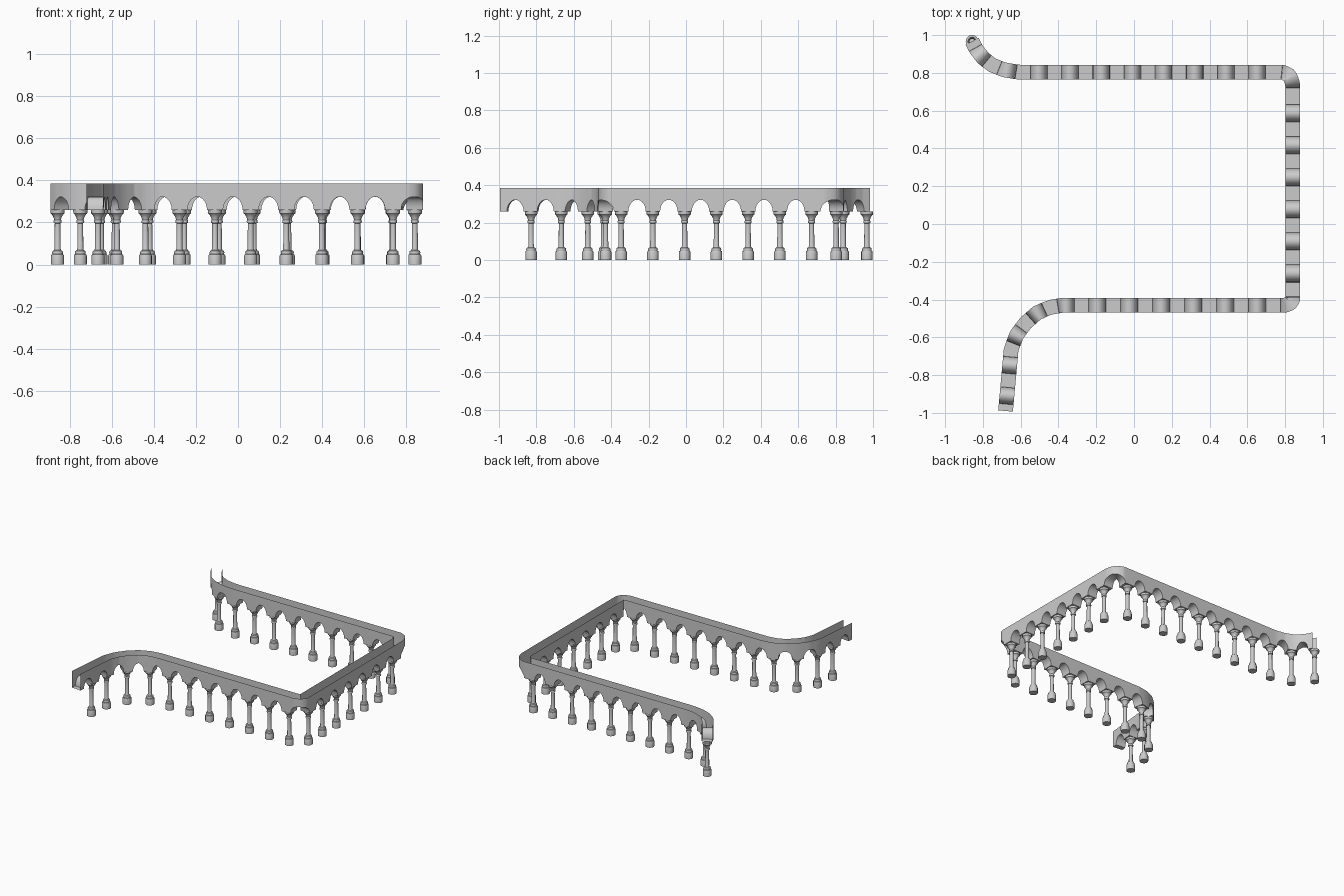
import bpy, bmesh, math
from mathutils import Vector

if "Cube" in bpy.data.objects:
    bpy.data.objects.remove(bpy.data.objects["Cube"])

# plan centreline of the arcade
PATH = [Vector(p) for p in [
    (-.857, .967), (-.835, .925), (-.80, .88), (-.755, .843), (-.69, .817), (-.61, .803),
    (.79, .803), (.825, .785), (.84, .74), (.84, -.40), (.828, -.42), (.80, -.43),
    (-.377, -.43), (-.45, -.442), (-.515, -.472), (-.575, -.525), (-.62, -.585),
    (-.65, -.66), (-.68, -.99)]]
LEN = [0]
for a, b in zip(PATH, PATH[1:]):
    LEN.append(LEN[-1] + (b - a).length)
# bay number -> distance along the path
BAYS = [(0, 0), (2, .338), (10, 1.658), (11, 1.869), (18, 3.057), (24, 4.072), (29, LEN[-1])]
HALF, TOP, SPRING, RISE, PIER = .039, .385, .258, .064, .225


def at(s):
    i = 0
    while i < len(PATH) - 2 and s > LEN[i + 1]:
        i += 1
    return PATH[i].lerp(PATH[i + 1], (s - LEN[i]) / (LEN[i + 1] - LEN[i]))


def station(u):
    for (u0, s0), (u1, s1) in zip(BAYS, BAYS[1:]):
        if u <= u1:
            s = s0 + (s1 - s0) * (u - u0) / (u1 - u0)
            break
    t = (at(s + .015) - at(s - .015)).normalized()
    return at(s), t


def finish(bm, name, angle):
    bmesh.ops.recalc_face_normals(bm, faces=bm.faces)
    me = bpy.data.meshes.new(name)
    bm.to_mesh(me)
    bm.free()
    ob = bpy.data.objects.new(name, me)
    bpy.context.collection.objects.link(ob)
    bpy.ops.object.select_all(action='DESELECT')
    ob.select_set(True)
    bpy.context.view_layer.objects.active = ob
    bpy.ops.object.shade_smooth_by_angle(angle=math.radians(angle))
    return ob


# arcade wall: open-topped channel whose underside forms the arches
bm = bmesh.new()
N = 12
profile = [(0, SPRING)]
for k in range(N + 1):
    a = math.pi * k / N
    profile.append((.5 - (.5 - PIER) * math.cos(a), SPRING + RISE * math.sin(a)))
samples = [(bay + f, z) for bay in range(29) for f, z in profile] + [(29, SPRING)]
prev = None
for u, z in samples:
    p, t = station(u)
    n = Vector((-t.y, t.x)) * HALF
    l, r = p + n, p - n
    row = [bm.verts.new((q.x, q.y, h)) for q, h in ((l, TOP), (l, z), (r, z), (r, TOP))]
    if prev:
        for i in range(3):
            bm.faces.new((prev[i], prev[i + 1], row[i + 1], row[i]))
    prev = row
finish(bm, "arcade_wall", 35)

# column: turned profile with plinth, base ring, shaft, neck ring and capital
COLUMN = [(.031, 0), (.031, .042), (.029, .047), (.025, .049), (.026, .058), (.024, .064),
          (.017, .068), (.0145, .075), (.0135, .196), (.018, .198), (.019, .204), (.018, .210),
          (.016, .212), (.019, .224), (.027, .238), (.033, .243), (.034, .260), (.022, .260)]
bm = bmesh.new()
SIDES = 12
prev = None
for r, z in COLUMN:
    ring = [bm.verts.new((r * math.cos(2 * math.pi * k / SIDES),
                          r * math.sin(2 * math.pi * k / SIDES), z)) for k in range(SIDES)]
    if prev:
        for k in range(SIDES):
            j = (k + 1) % SIDES
            bm.faces.new((prev[k], prev[j], ring[j], ring[k]))
    else:
        bm.faces.new(ring)
    prev = ring
first = finish(bm, "column_00", 40)

# one column under every pier except the far end
for i in range(29):
    ob = first
    if i:
        ob = first.copy()
        ob.name = f"column_{i:02d}"
        bpy.context.collection.objects.link(ob)
    p, t = station(i)
    ob.location = (p.x, p.y, 0)
    ob.rotation_euler.z = math.atan2(t.y, t.x)
